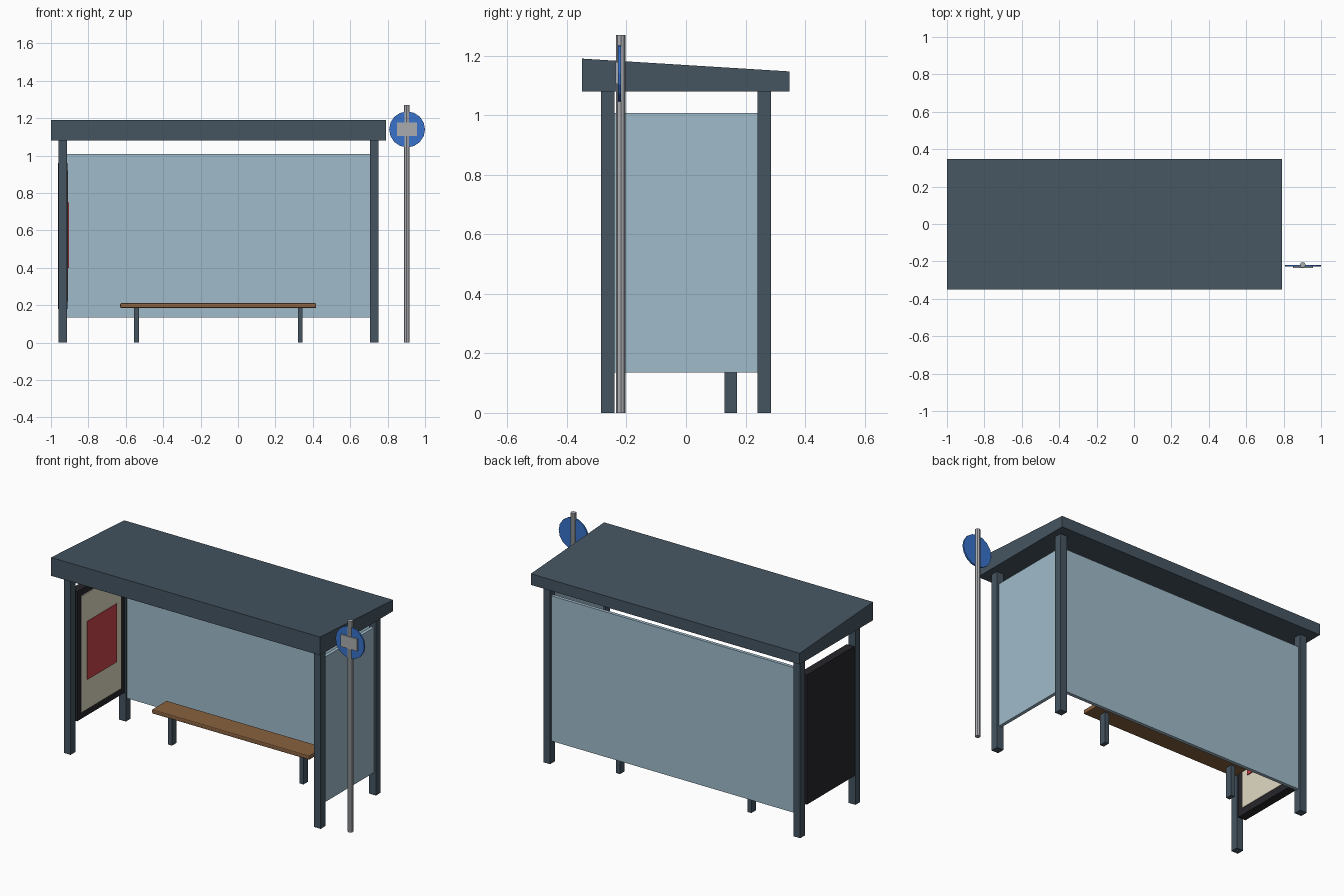
import bpy, bmesh, math
from mathutils import Matrix

old = bpy.data.objects.get("Cube")
if old:
    bpy.data.objects.remove(old, do_unlink=True)


def material(name, rgb, metallic=0.0):
    m = bpy.data.materials.new(name)
    m.use_nodes = True
    color = (*rgb, 1)
    m.diffuse_color = color
    m.node_tree.nodes["Principled BSDF"].inputs["Base Color"].default_value = color
    return m


steel = material("slate steel", (0.06, 0.09, 0.12))
glass = material("pale blue glass", (0.35, 0.50, 0.60))
wood = material("bench wood", (0.25, 0.12, 0.05))
dark = material("dark frame", (0.02, 0.02, 0.025))
cream = material("cream poster", (0.75, 0.70, 0.55))
red = material("red poster", (0.60, 0.06, 0.07))
grey = material("pole grey", (0.40, 0.41, 0.43))
blue = material("sign blue", (0.04, 0.17, 0.60))


def finish(name, bm, mat):
    mesh = bpy.data.meshes.new(name)
    bm.to_mesh(mesh)
    bm.free()
    mesh.materials.append(mat)
    ob = bpy.data.objects.new(name, mesh)
    bpy.context.collection.objects.link(ob)
    return ob


def box(name, x, y, z, mat):
    """Box from (low, high) ranges on each axis."""
    bm = bmesh.new()
    bmesh.ops.create_cube(bm, size=1)
    for v in bm.verts:
        v.co = [r[0] if c < 0 else r[1] for c, r in zip(v.co, (x, y, z))]
    return finish(name, bm, mat)


def cylinder(name, radius, depth, sides, center, mat, tilt=0.0):
    bm = bmesh.new()
    bmesh.ops.create_cone(bm, cap_ends=True, segments=sides, radius1=radius,
                          radius2=radius, depth=depth,
                          matrix=Matrix.Translation(center) @ Matrix.Rotation(tilt, 4, 'X'))
    return finish(name, bm, mat)


# Roof, sloping down to the back
roof = box("roof", (-1, 0.79), (-0.35, 0.347), (1.08, 1.19), steel)
for v in roof.data.vertices:
    if v.co.z > 1.1 and v.co.y > 0:
        v.co.z = 1.147

# Corner posts
for side, x in (("right", -0.9375), ("left", 0.7275)):
    for end, y in (("front", -0.2625), ("back", 0.2625)):
        box(f"{end}_{side}_post", (x - 0.0225, x + 0.0225),
            (y - 0.0225, y + 0.0225), (0, 1.08), steel)

# Glass walls
box("back_glass", (-0.915, 0.705), (0.2525, 0.2725), (0.135, 1.008), glass)
box("side_glass", (0.7175, 0.7375), (-0.24, 0.24), (0.135, 1.008), glass)

# Advertising panel with poster on its inner face
box("poster_frame", (-0.9625, -0.9125), (-0.225, 0.225), (0.18, 0.96), dark)
box("poster_sheet", (-0.914, -0.908), (-0.19, 0.19), (0.22, 0.92), cream)
box("poster_picture", (-0.909, -0.903), (-0.14, 0.14), (0.40, 0.75), red)

# Bench
seat = box("bench_seat", (-0.63, 0.418), (0.08, 0.22), (0.185, 0.211), wood)
bevel = seat.modifiers.new("soft edges", 'BEVEL')
bevel.width = 0.006
bevel.segments = 2
for side, x in (("right", -0.543), ("left", 0.332)):
    box(f"bench_{side}_leg", (x - 0.0125, x + 0.0125), (0.13, 0.172), (0, 0.187), steel)

# Stop sign post
cylinder("sign_pole", 0.0155, 1.27, 8, (0.902, -0.219, 0.635), grey)
cylinder("sign_disc", 0.096, 0.010, 16, (0.904, -0.223, 1.14), blue, math.pi / 2)
box("sign_plate", (0.849, 0.957), (-0.236, -0.227), (1.105, 1.178), grey)
